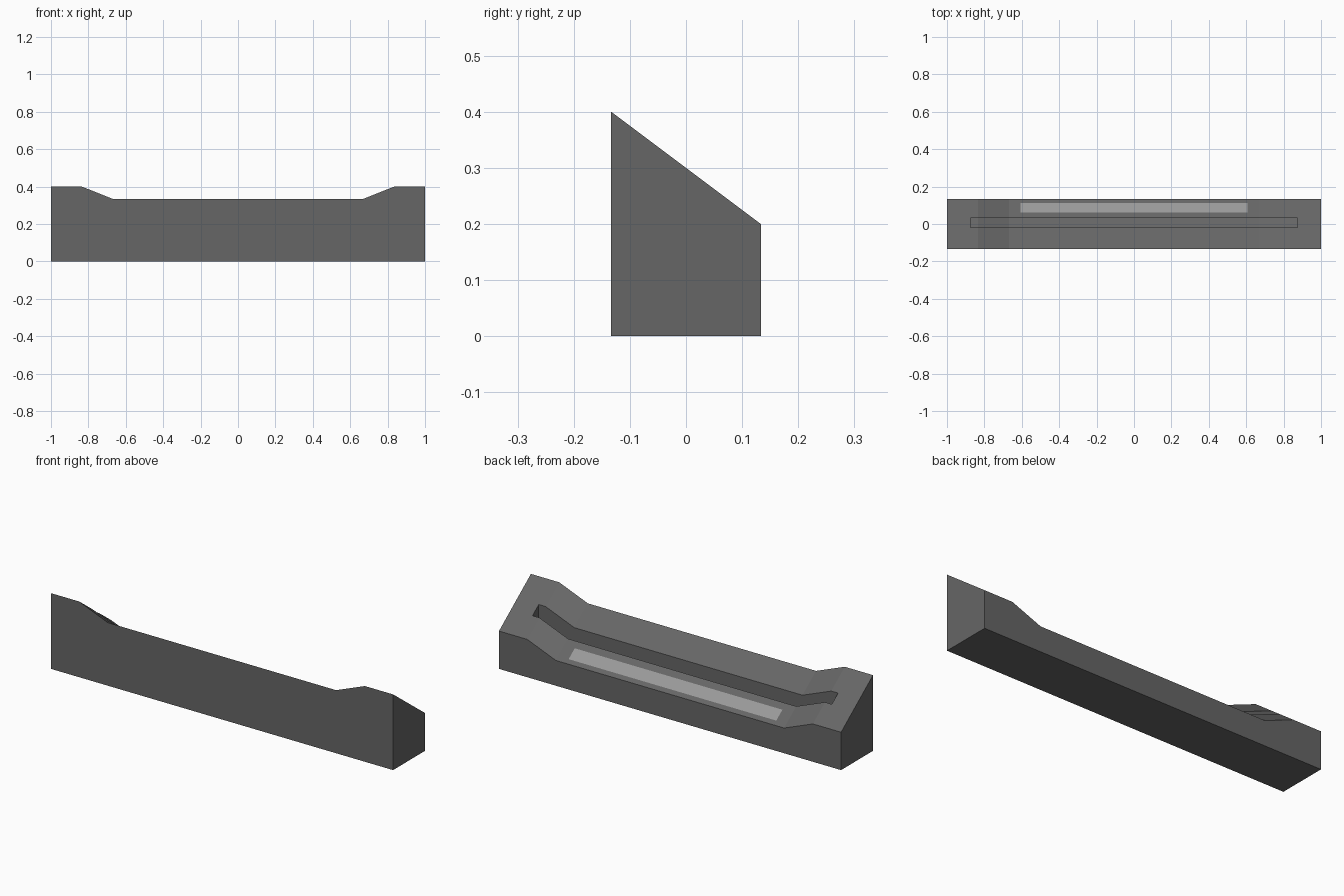
import bpy
import bmesh

old = bpy.data.objects.get("Cube")
if old:
    bpy.data.objects.remove(old, do_unlink=True)


def make_material(name, grey):
    mat = bpy.data.materials.new(name)
    mat.use_nodes = True
    colour = (grey, grey, grey, 1)
    mat.diffuse_color = colour
    mat.node_tree.nodes["Principled BSDF"].inputs["Base Color"].default_value = colour
    return mat


# Key dimensions
HALF_DEPTH = 0.1333
STRIP_X, DIP_X, RISE_X, SLOT_X = 0.607, 0.667, 0.835, 0.875
SLOT_Y = (-0.02, 0.032)
STRIP_Y = (0.062, 0.113)
SLOT_DEPTH = 0.1


def top_height(x, y):
    """Raised ends, lowered middle, all sloping down to the back."""
    rise = min(max((abs(x) - DIP_X) / (RISE_X - DIP_X), 0), 1)
    return 0.2333 + 0.0667 * rise - 0.75 * y


half = [STRIP_X, DIP_X, RISE_X, SLOT_X, 1]
xs = [-x for x in reversed(half)] + half
ys = [-HALF_DEPTH, *SLOT_Y, *STRIP_Y, HALF_DEPTH]

# Sloping top surface
bm = bmesh.new()
grid = [[bm.verts.new((x, y, top_height(x, y))) for y in ys] for x in xs]
for a, b in zip(grid, grid[1:]):
    for j in range(len(ys) - 1):
        bm.faces.new((a[j], b[j], b[j + 1], a[j + 1]))
top = list(bm.faces)


def faces_within(x_limit, y_range):
    found = []
    for f in top:
        c = f.calc_center_median()
        if abs(c.x) < x_limit and y_range[0] < c.y < y_range[1]:
            found.append(f)
    return found


# Pale strip painted behind the slot
for f in faces_within(STRIP_X, STRIP_Y):
    f.material_index = 1
slot_faces = faces_within(SLOT_X, SLOT_Y)


def extrude(faces, keep):
    result = bmesh.ops.extrude_face_region(bm, geom=faces, use_keep_orig=keep)
    return [g for g in result["geom"] if isinstance(g, bmesh.types.BMVert)]


# Solid block down to the flat base
for v in extrude(top, True):
    v.co.z = 0
for f in bm.faces:
    if f.calc_center_median().z < 0.001:
        f.material_index = 0

# Slot sunk into the top
for v in extrude(slot_faces, False):
    v.co.z -= SLOT_DEPTH
bmesh.ops.delete(bm, geom=[f for f in slot_faces if f.is_valid], context="FACES_ONLY")

bmesh.ops.recalc_face_normals(bm, faces=bm.faces)
mesh = bpy.data.meshes.new("slotted_block")
bm.to_mesh(mesh)
bm.free()
mesh.materials.append(make_material("dark grey", 0.133))
mesh.materials.append(make_material("light grey", 0.32))
block = bpy.data.objects.new("slotted_block", mesh)
bpy.context.collection.objects.link(block)
